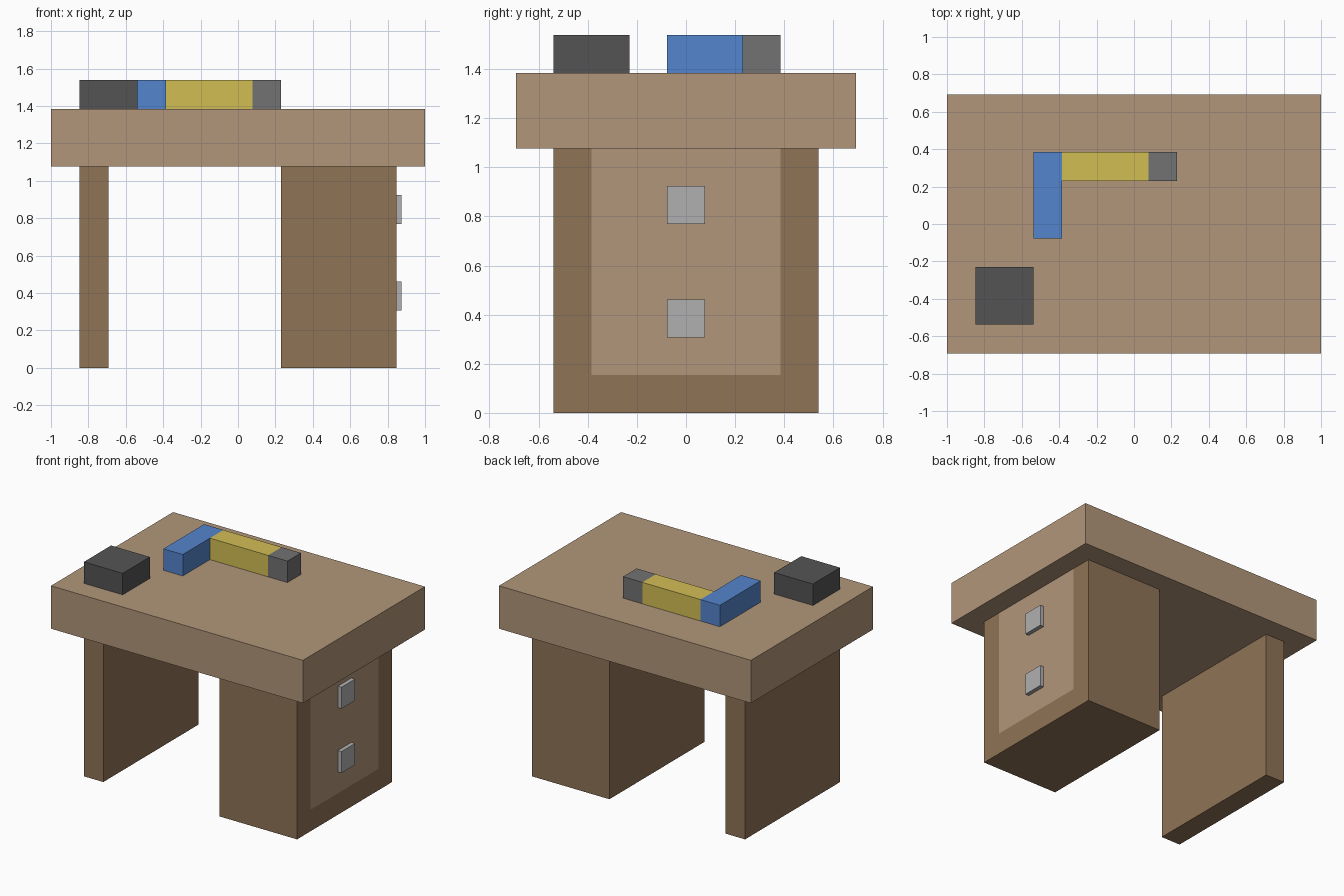
import bpy, bmesh

if "Cube" in bpy.data.objects:
    bpy.data.objects.remove(bpy.data.objects["Cube"])

U = 2 / 13  # the whole model sits on a 13-unit grid


def material(name, rgb):
    def lin(c):
        c /= 255
        return c / 12.92 if c < 0.04045 else ((c + 0.055) / 1.055) ** 2.4
    m = bpy.data.materials.new(name)
    m.diffuse_color = (*[lin(c) for c in rgb], 1)
    m.use_nodes = True
    m.node_tree.nodes["Principled BSDF"].inputs["Base Color"].default_value = m.diffuse_color
    return m


def box(name, lo, hi, mat):
    """Box between two corners given in grid units."""
    bm = bmesh.new()
    bmesh.ops.create_cube(bm, size=1)
    for v in bm.verts:
        v.co = [(a if c < 0 else b) * U for c, a, b in zip(v.co, lo, hi)]
    mesh = bpy.data.meshes.new(name)
    bm.to_mesh(mesh)
    bm.free()
    mesh.materials.append(mat)
    ob = bpy.data.objects.new(name, mesh)
    bpy.context.collection.objects.link(ob)
    return ob


light_wood = material("light_wood", (178, 150, 122))
dark_wood = material("dark_wood", (143, 115, 86))
metal = material("handle_grey", (176, 176, 176))
charcoal = material("charcoal", (84, 84, 84))
grey = material("mid_grey", (114, 114, 114))
blue = material("blue", (84, 133, 204))
yellow = material("yellow", (210, 190, 84))

# Desk top, side leg and drawer cabinet
box("desk_top", (-6.5, -4.5, 7), (6.5, 4.5, 9), light_wood)
box("side_leg", (-5.5, -3.5, 0), (-4.5, 3.5, 7), dark_wood)
cabinet = box("drawer_cabinet", (1.5, -3.5, 0), (5.5, 3.5, 7), dark_wood)

# Flush, lighter drawer front cut into the cabinet's right face
cabinet.data.materials.append(light_wood)
bm = bmesh.new()
bm.from_mesh(cabinet.data)
for co, no in (((0, -2.5, 0), (0, 1, 0)), ((0, 2.5, 0), (0, 1, 0)), ((0, 0, 1), (0, 0, 1))):
    bm.normal_update()
    faces = [f for f in bm.faces if f.normal.x > 0.9]
    edges = {e for f in faces for e in f.edges}
    verts = {v for f in faces for v in f.verts}
    bmesh.ops.bisect_plane(bm, geom=[*verts, *edges, *faces],
                           plane_co=[c * U for c in co], plane_no=no)
bm.normal_update()
for f in bm.faces:
    c = f.calc_center_median() / U
    if f.normal.x > 0.9 and abs(c.y) < 2.5 and c.z > 1:
        f.material_index = 1
bm.to_mesh(cabinet.data)
bm.free()

# Drawer handles
for name, z in (("lower_handle", 2), ("upper_handle", 5)):
    box(name, (5.5, -0.5, z), (5.69, 0.5, z + 1), metal)

# Items on the desk: dark block and a bent lamp-like bar
box("dark_block", (-5.5, -3.5, 9), (-3.5, -1.5, 10), charcoal)
box("blue_bar", (-3.5, -0.5, 9), (-2.5, 2.5, 10), blue)
box("yellow_bar", (-2.5, 1.5, 9), (0.5, 2.5, 10), yellow)
box("grey_end", (0.5, 1.5, 9), (1.5, 2.5, 10), grey)
